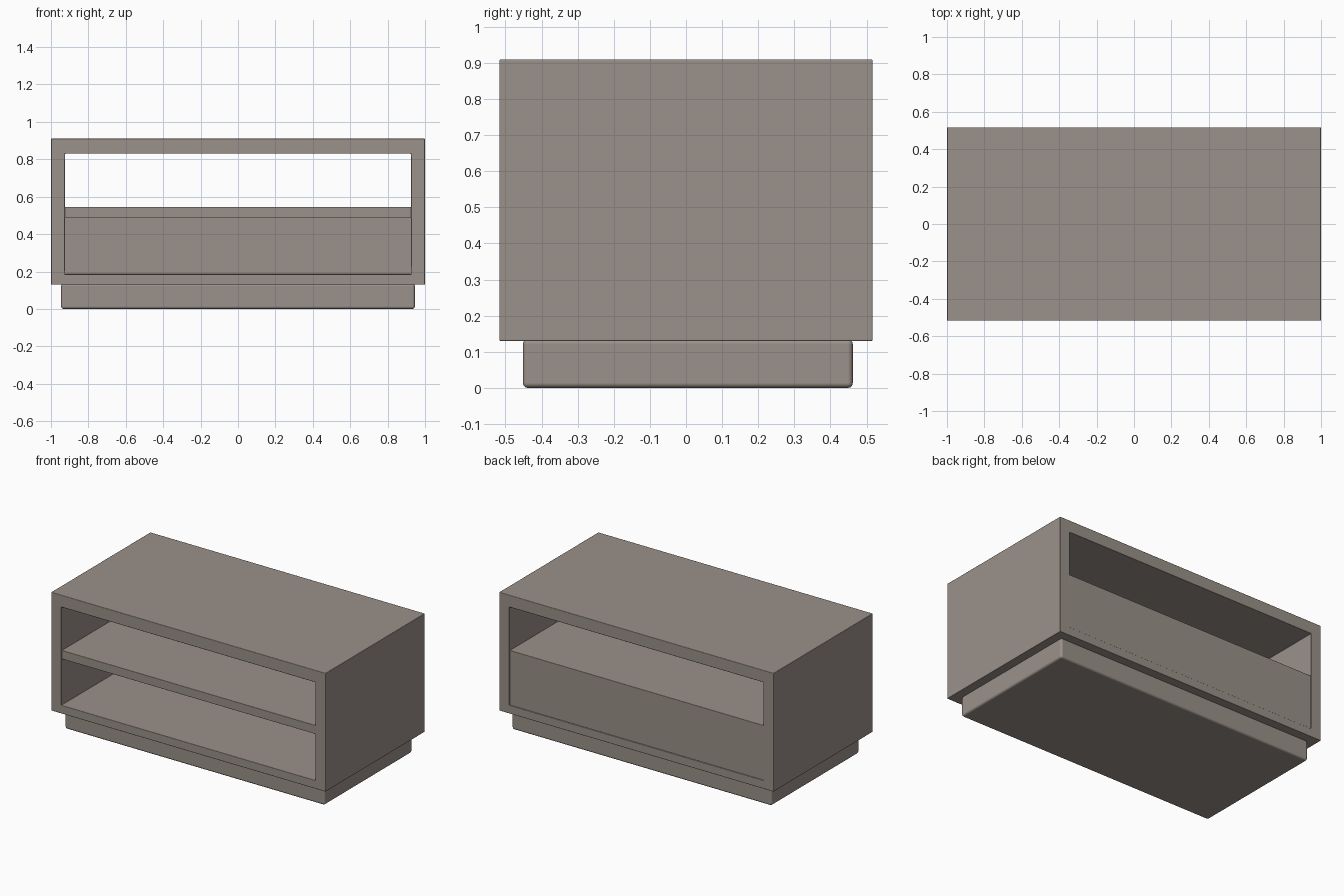
import bpy, bmesh

cube = bpy.data.objects.get("Cube")
if cube:
    bpy.data.objects.remove(cube, do_unlink=True)

TAUPE = (0.328, 0.283, 0.251, 1.0)
mat = bpy.data.materials.new("taupe_wood")
mat.use_nodes = True
mat.diffuse_color = TAUPE
bsdf = mat.node_tree.nodes["Principled BSDF"]
bsdf.inputs["Base Color"].default_value = TAUPE
bsdf.inputs["Roughness"].default_value = 0.7


def finish(name, bm, bevel, segments):
    """Turn a bmesh into an object with softened edges."""
    bmesh.ops.recalc_face_normals(bm, faces=bm.faces)
    mesh = bpy.data.meshes.new(name)
    bm.to_mesh(mesh)
    bm.free()
    mesh.materials.append(mat)
    obj = bpy.data.objects.new(name, mesh)
    bpy.context.collection.objects.link(obj)
    mod = obj.modifiers.new("soft_edges", 'BEVEL')
    mod.width = bevel
    mod.segments = segments
    mod.harden_normals = True
    bpy.ops.object.select_all(action='DESELECT')
    obj.select_set(True)
    bpy.context.view_layer.objects.active = obj
    bpy.ops.object.shade_smooth_by_angle()
    return obj


def box(name, x, y, z, bevel, segments=2):
    """Box spanning the (min, max) pairs x, y and z."""
    bm = bmesh.new()
    bmesh.ops.create_cube(bm, size=1)
    for v in bm.verts:
        v.co = [(a + b) / 2 + c * (b - a) for c, (a, b) in zip(v.co, (x, y, z))]
    return finish(name, bm, bevel, segments)


def tube(name, outer, inner, depth, bevel):
    """Rectangular frame, open at front and back; rects are (half_x, z0, z1)."""
    bm = bmesh.new()
    loops = []
    for hx, z0, z1 in (outer, inner):
        for y in (-depth, depth):
            corners = ((-hx, z0), (hx, z0), (hx, z1), (-hx, z1))
            loops.append([bm.verts.new((px, y, pz)) for px, pz in corners])
    out_f, out_b, in_f, in_b = loops
    for a, b in ((out_f, out_b), (out_b, in_b), (in_b, in_f), (in_f, out_f)):
        for i in range(4):
            j = (i + 1) % 4
            bm.faces.new((a[i], a[j], b[j], b[i]))
    return finish(name, bm, bevel, 2)


DEPTH = 0.517
INNER = 0.925
FLOOR, SHELF, SHELF_TOP, CEILING = 0.185, 0.488, 0.545, 0.83

# Outer cabinet shell
tube("cabinet_shell", (1.0, 0.13, 0.91), (INNER, FLOOR, CEILING), DEPTH, 0.004)

# Shelf and the panel closing the lower compartment at the back
SPAN = (-INNER, INNER)
box("middle_shelf", SPAN, (-DEPTH + 0.004, DEPTH - 0.004), (SHELF, SHELF_TOP), 0.002)
box("back_panel", SPAN, (DEPTH - 0.05, DEPTH - 0.004), (FLOOR, SHELF + 0.01), 0.001)

# Recessed plinth
box("plinth", (-0.946, 0.946), (-0.452, 0.462), (0, 0.135), 0.014, 3)
